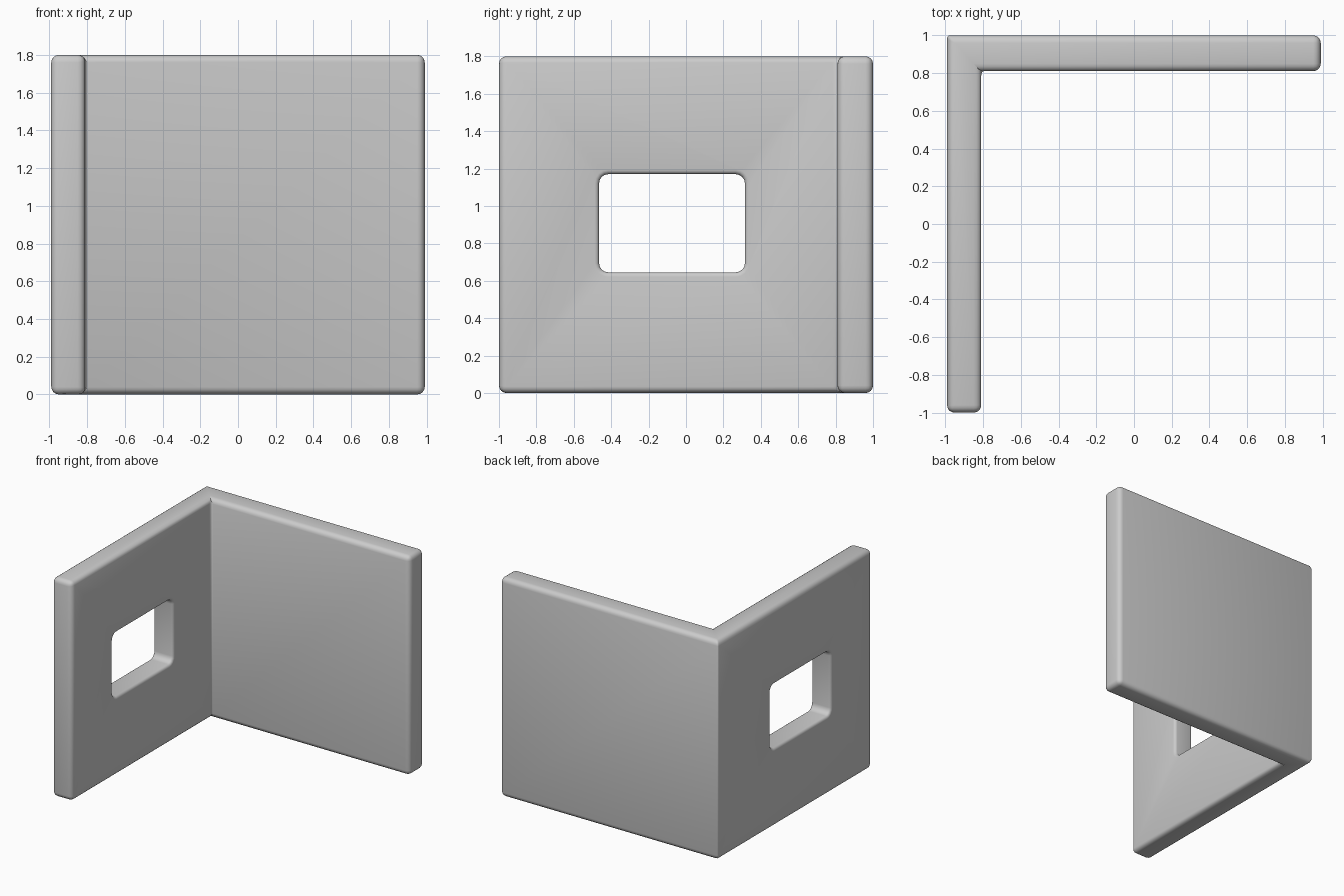
import bpy, bmesh, math
from mathutils import Vector

if "Cube" in bpy.data.objects:
    bpy.data.objects.remove(bpy.data.objects["Cube"])

H = 1.80


def prism(name, pts, vec):
    """Extrude a closed planar outline along vec into an object."""
    bm = bmesh.new()
    face = bm.faces.new([bm.verts.new(p) for p in pts])
    ext = bmesh.ops.extrude_face_region(bm, geom=[face])
    bmesh.ops.translate(bm, vec=Vector(vec),
                        verts=[g for g in ext["geom"] if isinstance(g, bmesh.types.BMVert)])
    bmesh.ops.recalc_face_normals(bm, faces=bm.faces)
    me = bpy.data.meshes.new(name)
    bm.to_mesh(me)
    bm.free()
    ob = bpy.data.objects.new(name, me)
    bpy.context.collection.objects.link(ob)
    return ob


# Two walls meeting at a corner
outline = [(-0.99, -1), (-0.81, -1), (-0.81, 0.81), (0.99, 0.81), (0.99, 1), (-0.99, 1)]
walls = prism("corner_walls", [(x, y, 0) for x, y in outline], (0, 0, H))

# Window opening with rounded corners
r, n = 0.05, 4
y0, y1, z0, z1 = -0.465, 0.315, 0.645, 1.17
pts = []
for i, (cy, cz) in enumerate([(y1 - r, z1 - r), (y0 + r, z1 - r), (y0 + r, z0 + r), (y1 - r, z0 + r)]):
    for k in range(n + 1):
        a = math.radians(90 * (i + k / n))
        pts.append((-1.2, cy + r * math.cos(a), cz + r * math.sin(a)))
cutter = prism("window_cutter", pts, (0.6, 0, 0))
cutter.hide_render = True

mod = walls.modifiers.new("window", "BOOLEAN")
mod.operation = "DIFFERENCE"
mod.solver = "EXACT"
mod.object = cutter
bpy.context.view_layer.objects.active = walls
walls.select_set(True)
bpy.ops.object.modifier_apply(modifier=mod.name)
bpy.data.objects.remove(cutter)

# Rounded edges: full on the rims, softer at the window and the wall joint
bm = bmesh.new()
bm.from_mesh(walls.data)
weight = bm.edges.layers.float.new("bevel_weight_edge")
for e in bm.edges:
    if len(e.link_faces) != 2 or e.calc_face_angle() < math.radians(40):
        continue
    mid = (e.verts[0].co + e.verts[1].co) / 2
    upright = abs(e.verts[0].co.z - e.verts[1].co.z) > H - 0.1
    if upright and mid.x < -0.7 and mid.y > 0.7:
        e[weight] = 0.3
    elif 0.1 < mid.z < H - 0.1 and not upright:
        e[weight] = 0.6
    elif 0.1 < mid.z < H - 0.1 and -0.6 < mid.y < 0.5:
        e[weight] = 0.6
    else:
        e[weight] = 1.0
bm.to_mesh(walls.data)
bm.free()

bev = walls.modifiers.new("rounded_edges", "BEVEL")
bev.limit_method = "WEIGHT"
bev.width = 0.04
bev.segments = 4
bpy.ops.object.modifier_apply(modifier=bev.name)
bpy.ops.object.shade_smooth_by_angle(angle=math.radians(35))
